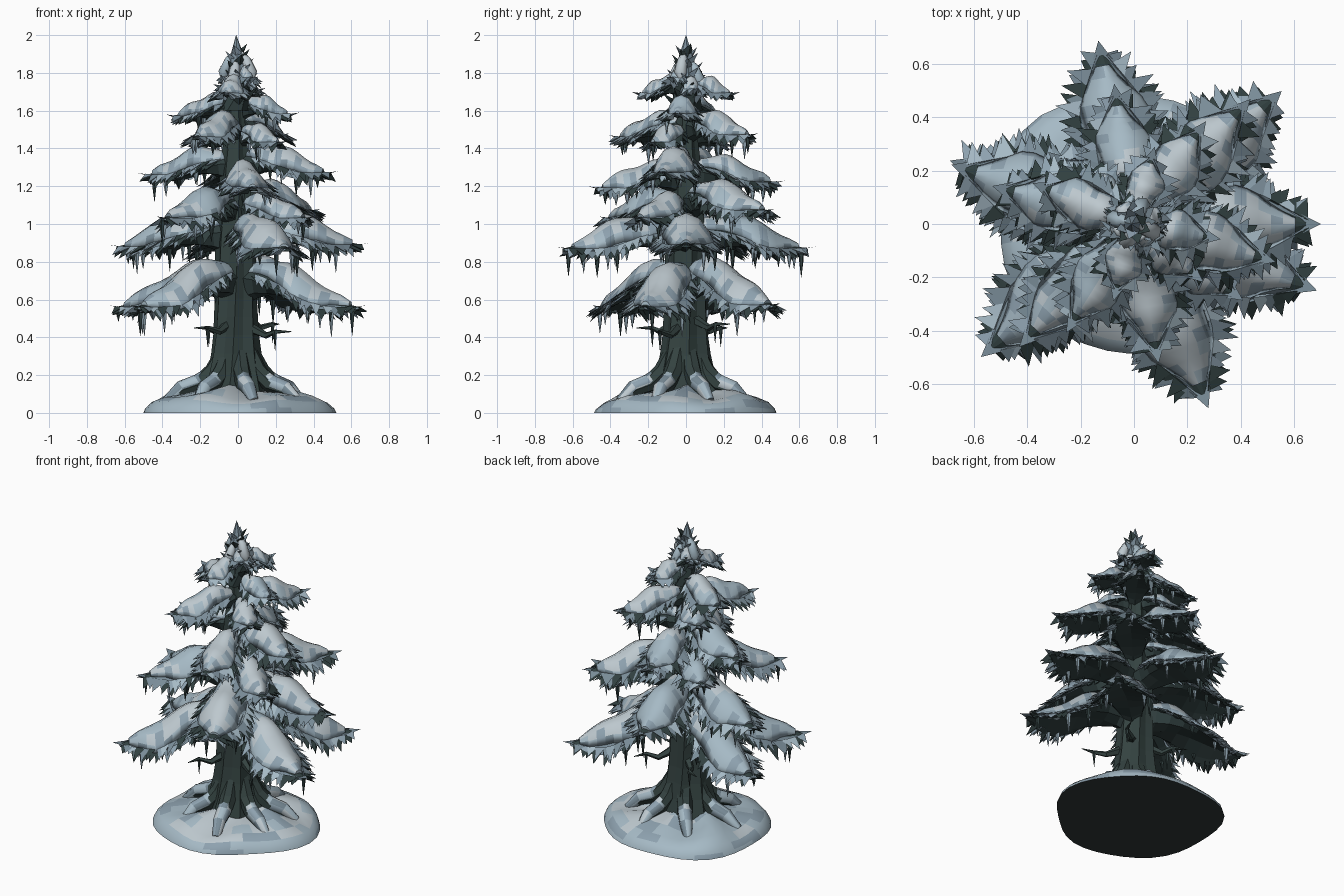
import bpy, bmesh, math, random
from mathutils import Vector as V

if "Cube" in bpy.data.objects:
    bpy.data.objects.remove(bpy.data.objects["Cube"])
random.seed(7)
U = random.uniform

COLS = [("snow_light", (.51, .58, .62)), ("snow_blue", (.38, .49, .56)), ("snow_deep_blue", (.27, .36, .43)),
        ("frosted_needles", (.19, .26, .31)), ("dark_needles", (.03, .05, .05)),
        ("bark", (.034, .055, .052)), ("ice", (.27, .36, .42)), ("dark_earth", (.03, .04, .04))]
MATS = []
for n, c in COLS:
    m = bpy.data.materials.new(n)
    m.diffuse_color = (*c, 1)
    m.use_nodes = True
    m.node_tree.nodes["Principled BSDF"].inputs["Base Color"].default_value = m.diffuse_color
    MATS.append(m)
LIGHT, BLUE, DEEP, FROST, NEEDLE, BARK, ICE, EARTH = range(8)


def finish(bm, name):
    bmesh.ops.recalc_face_normals(bm, faces=bm.faces[:])
    me = bpy.data.meshes.new(name)
    bm.to_mesh(me)
    bm.free()
    for m in MATS:
        me.materials.append(m)
    ob = bpy.data.objects.new(name, me)
    bpy.context.collection.objects.link(ob)
    return ob


def lerp(tab, x):
    for (a, p), (b, q) in zip(tab, tab[1:]):
        if x <= b:
            return p + (q - p) * max(0, x - a) / (b - a)
    return tab[-1][1]


def loft(bm, rings, mat, smooth=False):
    """Closed skin through rings; mat is an index or a rule on (ring, side, centre)."""
    vs = [[bm.verts.new(p) for p in r] for r in rings]
    n = len(vs[0])
    for i in range(len(vs) - 1):
        for j in range(n):
            k = (j + 1) % n
            f = bm.faces.new((vs[i][j], vs[i][k], vs[i + 1][k], vs[i + 1][j]))
            f.smooth = smooth
            f.material_index = mat(i, j, f.calc_center_median()) if callable(mat) else mat
    for r in (vs[0], vs[-1]):
        f = bm.faces.new(r)
        f.material_index = mat(0, 0, f.calc_center_median()) if callable(mat) else mat


def tube(bm, pts, radii, sides, mat, smooth=False):
    rings = []
    for i, p in enumerate(pts):
        t = V(pts[min(i + 1, len(pts) - 1)]) - V(pts[max(i - 1, 0)])
        q = t.to_track_quat('Z', 'Y')
        rings.append([V(p) + q @ V((radii[i] * math.cos(6.2832 * k / sides),
                      radii[i] * math.sin(6.2832 * k / sides), 0)) for k in range(sides)])
    loft(bm, rings, mat, smooth)


def spike(bm, a, b, low, tip, mat):
    v = [bm.verts.new(p) for p in (a, b, low, tip)]
    for t in ((0, 1, 2), (0, 1, 3), (1, 2, 3), (2, 0, 3)):
        bm.faces.new([v[i] for i in t]).material_index = mat


def patch(c):
    """Fresh pale snow towards the front right, bluer snow at the back left."""
    w = math.sin(9 * c.x + 5 * c.z) + math.sin(11 * c.y - 4 * c.x)
    return LIGHT if .45 * w + 1.3 * c.x - 1.1 * c.y > -.25 else BLUE


def bough(i, ang, R, zt):
    """Arched, drooping bough: needle core, toothed fringe, snow blanket, icicles."""
    bm = bmesh.new()
    a = math.radians(ang)
    d, n = V((math.cos(a), math.sin(a), 0)), V((-math.sin(a), math.cos(a), 0))
    L, W = R - .045, .03 + .175 * R
    zr = zt + .015 + (.25 if zt < .7 else .145) * R
    prof = [(0, .4), (.25, .78), (.5, 1.02), (.68, .98), (.84, .55), (1, .1)]

    def P(s, t, h=0):
        w = W * lerp(prof, s)
        q = min(1, s / .9)
        z = zr + (zt - zr) * q * q * (3 - 2 * q) + .07 * R * math.sin(math.pi * s)
        return d * (.03 + (L - .03) * s) + n * (w * t) + V((0, 0, z - .66 * w * t * t + h))

    # needle core, thick underneath close to the trunk
    ts = [-1, -.6, -.2, .2, .6, 1]
    rings = []
    for k in range(9):
        s = k / 8
        lo = -.015 - .24 * R * (1 - s) ** 1.5
        rings.append([P(s, t) for t in ts] + [P(s, t, lo * (1 - .5 * abs(t))) for t in (.7, 0, -.7)])
    loft(bm, rings, lambda r, j, c: FROST if j in (0, 4) and r > 2 else NEEDLE)
    # toothed fringe in two layers
    cnt = max(5, int(R / .05))
    for side in (-1, 1):
        for k in range(cnt):
            for tt, down in ((.82, .35), (.95, 1)):
                mat = random.choice((FROST, FROST, DEEP, BLUE, NEEDLE) if tt < .9 else (NEEDLE, NEEDLE, NEEDLE, FROST, DEEP))
                s = .14 + .84 * (k + U(0, .7)) / cnt
                ds = .6 / cnt
                ln = U(.04, .085) * (.5 + .6 * R)
                tip = P(s, side) + (n * side + d * U(.2, 1.3) - V((0, 0, down * U(.3, 1.3)))).normalized() * ln
                spike(bm, P(max(0, s - ds), side * tt, .012), P(min(1, s + ds), side * tt, .012),
                      P(s, side * tt * .8, -.025), tip, mat)
    spike(bm, P(.88, -.9, .01), P(.88, .9, .01), P(.88, 0, -.03), d * R + V((0, 0, zt + .01)), FROST)
    # snow blanket with uneven edge and lumps
    H, ph = .024 + .042 * R, U(0, 6)
    us = [-1, -.8, -.45, 0, .45, .8, 1]
    rings = []
    for k in range(13):
        q = k / 12
        s = .04 + .88 * q
        e = max(0, math.sin(math.pi * (.01 + .98 * q))) ** .45
        lump = 1 + .28 * math.sin(ph * 2 + 11 * q)
        m = [(.91 + .17 * math.sin(ph + 9 * q + 2 * x)) * (.5 + .5 * e) for x in (-1, 1)]
        rings.append([P(s, t * m[t > 0], .004 + H * e * lump * (1 - abs(t) ** 3)) for t in us]
                     + [P(s, t * m[t > 0], -.01) for t in (.7, -.7)])

    def tint(r, j, c):
        w = math.sin(ph + 2.3 * r + j)
        if j in (0, 5):
            return FROST if w > .5 else DEEP if w > -.3 else BLUE
        if r > 9 or j in (1, 4):
            return DEEP if w > .6 else BLUE if w > .1 else patch(c)
        return patch(c) if j < 6 else BLUE
    loft(bm, rings, tint, True)
    # icicles
    for k in range(int(R * 12) if R > .3 else 0):
        p = P(U(.35, .97), random.choice((-1, 1)) * U(.6, 1), -.005)
        ln = U(.06, .14) * (.5 + .7 * R)
        tube(bm, [p, p - V((0, 0, ln * .4)), p - V((0, 0, ln))], [.015, .011, .001], 5,
             ICE if k % 2 else NEEDLE)
    finish(bm, "bough_%02d" % i)


# boughs: direction in degrees, reach, tip height
BOUGHS = [(-20, .73, .56), (42, .745, .57), (161, .73, .56), (221, .76, .56),
          (0, .70, .89), (101, .70, .87), (162, .72, .88), (292, .745, .87),
          (47, .64, 1.07), (227, .63, 1.03), (325, .5, 1.03), (140, .42, 1.08),
          (345, .55, 1.27), (165, .55, 1.26), (98, .53, 1.22), (280, .53, 1.19),
          (55, .47, 1.47), (238, .48, 1.46), (320, .34, 1.43), (140, .34, 1.43),
          (-10, .33, 1.58), (158, .41, 1.57), (75, .30, 1.69), (255, .30, 1.69),
          (25, .16, 1.71), (200, .14, 1.73), (315, .15, 1.77), (130, .14, 1.78)]
for i, b in enumerate(BOUGHS):
    bough(i + 1, *b)

# leading shoot at the top
bm = bmesh.new()
tube(bm, [(0, 0, 1.6), (0, 0, 1.78), (-.005, 0, 1.9), (-.01, 0, 2.0)], [.09, .065, .034, .001], 7,
     lambda r, j, c: FROST if r > 0 else NEEDLE)
for k in range(30):
    t, z = 2.4 * k, 1.64 + .29 * k / 30
    r = lerp([(1.6, .09), (1.78, .065), (1.9, .034), (2, 0)], z)
    o, s = V((math.cos(t), math.sin(t), 0)), V((-math.sin(t), math.cos(t), 0))
    b = o * r * .8 + V((0, 0, z))
    spike(bm, b + s * .028, b - s * .028, b - V((0, 0, .04)), b + o * (.02 + .5 * r) + V((0, 0, .035)),
          (FROST, DEEP, NEEDLE)[k % 3])
for t, z in ((4.4, 1.8), (1.2, 1.8), (5.9, 1.84), (2.9, 1.84)):
    o = V((math.cos(t), math.sin(t), 0))
    tube(bm, [o * .02 + V((0, 0, z + .07)), o * .045 + V((0, 0, z + .03)), o * .075 + V((0, 0, z - .04)),
              o * .085 + V((0, 0, z - .08))], [.008, .027, .035, .006], 7, LIGHT if t > 3 else BLUE, True)
finish(bm, "top_shoot")

# trunk with ridged bark
bm = bmesh.new()
TR = [(0, .2), (.12, .175), (.25, .135), (.4, .115), (.6, .105), (.9, .1), (1.3, .075), (1.8, .02)]
rings = []
for k in range(19):
    z = .02 + 1.76 * k / 18
    rings.append([V((-.012 + lerp(TR, z) * (1 + .09 * (-1) ** j) * math.cos(.449 * j + .35 * z),
                     lerp(TR, z) * (1 + .09 * (-1) ** j) * math.sin(.449 * j + .35 * z), z)) for j in range(14)])
loft(bm, rings, BARK)
finish(bm, "trunk")

# roots with snow lying along them
roots, snow = bmesh.new(), bmesh.new()
for ang, f in ((12, .95), (62, .9), (118, .95), (172, 1), (222, .9), (275, .95), (325, .95)):
    a = math.radians(ang)
    path = [(.07, .34), (.13, .22), (.21, .15), (.30, .12), (.38, .05)]
    pts = [V((math.cos(a + .4 * r) * r * f, math.sin(a + .4 * r) * r * f, z)) for r, z in path]
    tube(roots, pts, [.04, .05, .045, .036, .015], 7, BARK)
    tube(snow, [p + V((0, 0, .012)) for p in pts[1:]], [.025, .045, .04, .025], 7,
         lambda r, j, c: (FROST, DEEP, BLUE, patch(c))[(2 * r + j + int(ang)) % 4], True)
finish(roots, "roots")
finish(snow, "root_snow")

# bare twigs low on the trunk
bm = bmesh.new()
for ang, z in ((228, .48), (40, .5), (325, .46), (130, .48)):
    a = math.radians(ang)
    pts = [V((math.cos(a + b) * r, math.sin(a + b) * r, z + h))
           for r, b, h in ((.08, 0, -.01), (.17, .1, -.05), (.24, 0, -.03), (.32, .12, -.03))]
    tube(bm, pts, [.028, .018, .012, .002], 5, BARK)
    tube(bm, [pts[2], pts[2] - V((0, 0, .1))], [.012, .001], 5, NEEDLE)
finish(bm, "bare_twigs")

# snow mound, lumpy with a stepped rim
bm = bmesh.new()
rings = []
for f, z in ((1.02, 0), (1, .025), (.93, .06), (.8, .085), (.6, .105), (.4, .12), (.2, .135), (.02, .14)):
    ring = []
    for j in range(36):
        t = 6.2832 * j / 36
        r = f * (.487 + .016 * math.sin(3 * t + 1) + .012 * math.sin(5 * t + 2) + .014 * math.cos(2 * t))
        ring.append(V((r * math.cos(t) - .015, r * math.sin(t) + .01,
                       z * (1 + .14 * math.sin(4 * t + 5 * f) + .1 * math.sin(7 * t + 3 * f)))))
    rings.append(ring)


def ground_tint(r, j, c):
    if c.z < .001:
        return EARTH
    w = math.sin(1.1 * j + 2 * r) + math.sin(.5 * j - r)
    return DEEP if w > .9 else BLUE if w > .3 or r < 2 else patch(c)


loft(bm, rings, ground_tint, True)
finish(bm, "snow_mound")
